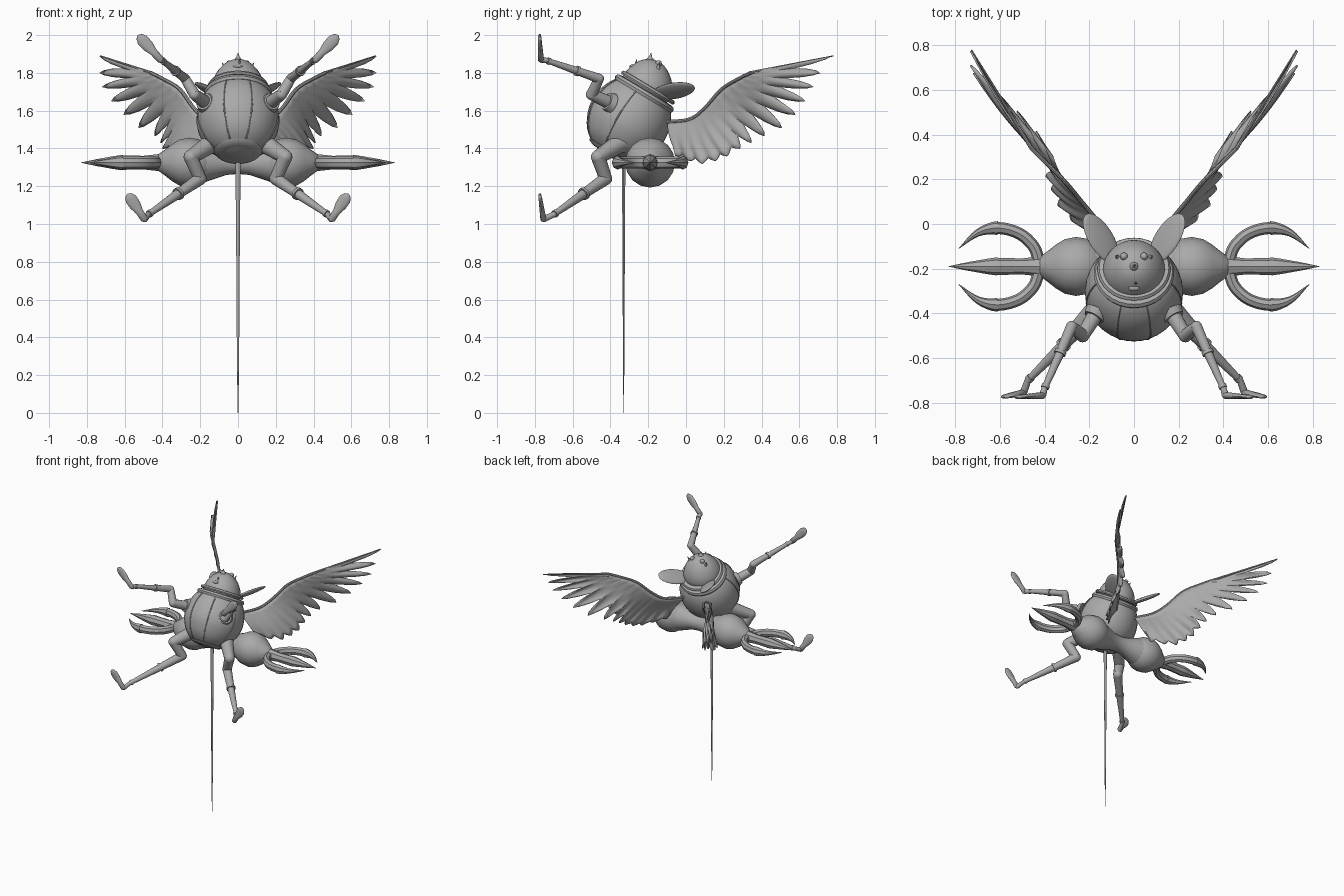
import bpy, bmesh, math
from mathutils import Vector as V, Matrix

if "Cube" in bpy.data.objects:
    bpy.data.objects.remove(bpy.data.objects["Cube"])

grey = bpy.data.materials.new("stone grey")
grey.diffuse_color = (0.4, 0.4, 0.4, 1)
grey.use_nodes = True
grey.node_tree.nodes["Principled BSDF"].inputs["Base Color"].default_value = grey.diffuse_color


def finish(name, bm, mirror=False, angle=40, thick=0):
    """Turn a bmesh into a smooth shaded object, optionally mirrored in x."""
    bmesh.ops.recalc_face_normals(bm, faces=bm.faces)
    me = bpy.data.meshes.new(name)
    bm.to_mesh(me)
    bm.free()
    me.materials.append(grey)
    ob = bpy.data.objects.new(name, me)
    bpy.context.collection.objects.link(ob)
    bpy.ops.object.select_all(action='DESELECT')
    ob.select_set(True)
    bpy.context.view_layer.objects.active = ob
    bpy.ops.object.shade_smooth_by_angle(angle=math.radians(angle))
    if thick:
        ob.modifiers.new("thickness", 'SOLIDIFY').thickness = thick
    if mirror:
        ob.modifiers.new("mirror", 'MIRROR').use_mirror_merge = False
    return ob


def seg(bm, a, b, ra, rb, sides=14):
    """Tapered cylinder between two points."""
    a, b = V(a), V(b)
    m = Matrix.Translation((a + b) / 2) @ (b - a).to_track_quat('Z', 'Y').to_matrix().to_4x4()
    bmesh.ops.create_cone(bm, cap_ends=True, segments=sides, radius1=ra, radius2=rb,
                          depth=(b - a).length, matrix=m)


def ball(bm, c, r, sides=16, scale=(1, 1, 1), rot=Matrix()):
    m = Matrix.Translation(c) @ rot.to_4x4() @ Matrix.Diagonal((*scale, 1))
    bmesh.ops.create_uvsphere(bm, u_segments=sides, v_segments=sides // 2 + 2, radius=r, matrix=m)


def skin(bm, rings):
    """Join rings of points with quads and cap both ends."""
    rings = [[bm.verts.new(p) for p in r] for r in rings]
    n = len(rings[0])
    for r, s in zip(rings, rings[1:]):
        for i in range(n):
            bm.faces.new((r[i], r[(i + 1) % n], s[(i + 1) % n], s[i]))
    bm.faces.new(rings[0])
    bm.faces.new(rings[-1])


def lathe(bm, profile, m, sides=32):
    """Profile of (radius, height) turned about the z axis of matrix m."""
    skin(bm, [[m @ V((max(r, .001) * math.cos(t), max(r, .001) * math.sin(t), h))
               for t in (math.tau * i / sides for i in range(sides))] for r, h in profile])


def smooth(pts, steps=5):
    """Catmull-Rom curve through points of any dimension."""
    pts = [V(p) for p in pts]
    p = [pts[0] * 2 - pts[1]] + pts + [pts[-1] * 2 - pts[-2]]
    out = []
    for a, b, c, d in zip(p, p[1:], p[2:], p[3:]):
        for k in range(steps):
            t = k / steps
            out.append(.5 * (2 * b + (c - a) * t + (2 * a - 5 * b + 4 * c - d) * t * t
                             + (3 * b - a - 3 * c + d) * t ** 3))
    return out + [pts[-1]]


# Egg shaped torso leaning back
tilt = Matrix.Translation((0, -.305, 1.55)) @ Matrix.Rotation(math.radians(-31), 4, 'X')
torso = smooth([(0, -.222), (.09, -.205), (.165, -.15), (.208, -.07), (.22, 0), (.208, .08),
                (.18, .14), (.15, .172)], 3)
bm = bmesh.new()
lathe(bm, torso, tilt)
finish("torso", bm)

# Collar bands and waist band
bm = bmesh.new()
lathe(bm, [(.14, .15), (.174, .15), (.18, .165), (.172, .18), (.14, .185)], tilt)
lathe(bm, [(.13, .19), (.158, .19), (.164, .2), (.156, .212), (.13, .215)], tilt)
finish("collar", bm)
bm = bmesh.new()
lathe(bm, [(.09, -.21), (.118, -.2), (.128, -.19), (.1, -.18)], tilt)
finish("waist_band", bm)

# Raised seams down the front and sides of the torso
bm = bmesh.new()
for ang in (-70, -15):
    t = math.radians(ang)
    path = [tilt @ V((r * math.cos(t), r * math.sin(t), h)) for r, h in torso[4:]]
    for a, b in zip(path, path[1:]):
        seg(bm, a, b, .004, .004, 6)
finish("seam", bm, True)

# Head with the face turned upward
face = Matrix.Translation((0, -.205, 1.74)) @ Matrix.Rotation(math.radians(-15), 4, 'X')
bm = bmesh.new()
lathe(bm, smooth([(.1, -.1), (.135, -.05), (.138, 0), (.117, .055), (.082, .1), (.045, .125),
                  (0, .135)], 3), face)
finish("head", bm)
bm = bmesh.new()
ball(bm, (0, -.19, 1.865), .02)
seg(bm, (0, -.19, 1.87), (0, -.185, 1.905), .015, .001)
finish("nose", bm)
bm = bmesh.new()
ball(bm, (.045, -.145, 1.85), .017)
seg(bm, (.07, -.15, 1.82), (.083, -.14, 1.855), .013, .001)
finish("eye", bm, True)
bm = bmesh.new()
ball(bm, (0, -.285, 1.835), .026, scale=(1, .6, .35))
seg(bm, (.008, -.265, 1.84), (.008, -.262, 1.87), .009, .002, 8)
finish("mouth", bm)

# Leaf shaped ears swept backward
d = V((.13, .2, .05)).normalized()
nrm = V((-.55, .1, .75))
nrm = (nrm - d * nrm.dot(d)).normalized()
frame = Matrix((d, nrm.cross(d), nrm)).transposed()
bm = bmesh.new()
ball(bm, (.148, -.065, 1.705), 1, 20, (.13, .066, .016), frame)
finish("ear", bm, True)


def limb(name, joints, radii, tip, paddle):
    """Bent limb with joint balls, cuffs and a paddle shaped end."""
    bm = bmesh.new()
    j = [V(p) for p in joints]
    for a, b, ra, rb in zip(j, j[1:], radii, radii[1:]):
        seg(bm, a, b, ra, rb)
    for p, r in zip(j, radii):
        ball(bm, p, r)
    for f in (.42, .97):  # cuffs on the lower part
        p, ax = j[2].lerp(j[3], f), (j[3] - j[2]).normalized()
        r = (radii[2] + (radii[3] - radii[2]) * f) * 1.3
        seg(bm, p - ax * .008, p + ax * .008, r, r)
    ax = (j[1] - j[0]).normalized()
    seg(bm, j[0] - ax * .02, j[0] + ax * .012, .056, .046, 20)
    # paddle: flat oval loft widening toward the tip
    a, b = V(paddle), V(tip)
    u = (b - a).normalized()
    w = u.cross(V((0, 1, 0))).normalized()
    n = u.cross(w)
    prof = [(-.08, .008), (0, .02), (.3, .02), (.55, .031), (.8, .032), (.94, .02), (1, .004)]
    skin(bm, [[a.lerp(b, t) + w * r * math.cos(k * math.tau / 12)
               + n * (.016 - .008 * t) * min(1, r / .02) * math.sin(k * math.tau / 12)
               for k in range(12)] for t, r in prof])
    seg(bm, j[3], a, radii[3], .017)
    finish(name, bm, True)


limb("arm", [(.175, -.41, 1.645), (.23, -.5, 1.685), (.28, -.46, 1.77), (.4, -.735, 1.865)],
     [.036, .03, .026, .014], (.53, -.775, 2.0), (.41, -.768, 1.87))
limb("leg", [(.15, -.36, 1.42), (.25, -.465, 1.355), (.2, -.425, 1.24), (.475, -.7, 1.05)],
     [.05, .038, .034, .015], (.585, -.775, 1.16), (.495, -.755, 1.025))

# Long thin tail hanging straight down
bm = bmesh.new()
tail = Matrix.Translation((0, -.33, 0))
lathe(bm, [(.002, 0), (.006, .3), (.009, .8), (.013, 1.25), (.014, 1.36)],
      tail @ Matrix.Diagonal((1, .7, 1, 1)), 10)
finish("tail", bm)

# Double ended sceptre: waisted grip, two bulbs
along = Matrix.Translation((0, -.19, 1.325)) @ Matrix.Rotation(math.pi / 2, 4, 'Y')
bm = bmesh.new()
lathe(bm, [(.105, -.18), (.085, -.12), (.065, -.06), (.06, 0), (.065, .06), (.085, .12),
           (.105, .18)], along, 24)
finish("grip", bm)
bm = bmesh.new()
lathe(bm, [(.06, .13), (.1, .165), (.124, .21), (.132, .26), (.122, .31), (.098, .35),
           (.07, .385), (.045, .42), (.03, .43)], along, 16)
finish("bulb", bm, True)

# Central spike
bm = bmesh.new()
lathe(bm, [(.03, .4), (.045, .42), (.036, .5), (.038, .6), (.04, .62), (.034, .66), (.018, .75),
           (0, .83)], along, 8)
finish("spike", bm, True, 30)

# Curved side prongs, each with a raised pointed cap
bm = bmesh.new()
for s in (-1, 1):
    pts = smooth([(.425, .02, 0), (.45, .09, 0), (.515, .148, 0), (.61, .172, 0), (.7, .15, 0),
                  (.785, .08, 0)], 4)
    rings = []
    for i, p in enumerate(pts):
        tan = (pts[min(i + 1, len(pts) - 1)] - pts[max(i - 1, 0)]).normalized()
        side = V((-tan.y, tan.x, 0))
        widths = [.027 if i < 12 else .031 * (1 - (i - 12) / 8) + .001]
        if i == 12:
            widths = [.027, .031]
        for w in widths:
            ring = []
            for k in range(8):
                t = math.tau * k / 8
                q = p + side * w * math.cos(t) + V((0, 0, w * 1.2 * math.sin(t)))
                ring.append((q.x, -.19 + s * q.y, 1.325 + q.z))
            rings.append(ring)
    skin(bm, rings)
finish("side_prong", bm, True, 30)

# Feathered wings: a curved sheet whose trailing edge is cut into feathers
lead = smooth([(.46, .34, 1.80), (.40, .28, 1.77), (.31, .19, 1.715), (.235, .1, 1.615),
               (.17, .02, 1.555), (.09, -.1, 1.54)], 6)
tips = [V(p) for p in [
    (.728, .78, 1.89), (.728, .715, 1.80), (.715, .68, 1.725), (.665, .635, 1.65),
    (.6, .583, 1.578), (.52, .51, 1.507), (.435, .42, 1.465), (.405, .35, 1.43),
    (.395, .29, 1.40), (.39, .22, 1.36), (.365, .16, 1.335), (.335, .087, 1.32),
    (.275, .02, 1.335), (.2, -.05, 1.36)]]
cols, rows, last = 6, 8, len(tips) - 1
bm = bmesh.new()
grid = []
for c in range(cols * last + cols // 2 + 1):
    u = c / cols
    i = min(int(u), last)
    tip = tips[i].lerp(tips[min(i + 1, last)], u - i)
    k = min(u / (last + .5), 1) * (len(lead) - 1)
    a = min(int(k), len(lead) - 2)
    root = lead[a].lerp(lead[a + 1], k - a)
    off = abs(u - round(u)) * 2              # 0 on the quill, 1 in the notch
    notch = .42 if u < 6 else max(.1, .42 - (u - 6) * .12)
    length = 1 - notch * off ** 1.6
    ridge = V((.007, -.007, 0)) * (1 - off)
    grid.append([bm.verts.new(root.lerp(tip, length * r / rows) + ridge * (r / rows)
                              + V((.02, -.02, 0)) * math.sin(math.pi * r / rows) * .5)
                 for r in range(rows + 1)])
for p, q in zip(grid, grid[1:]):
    for r in range(rows):
        bm.faces.new((p[r], p[r + 1], q[r + 1], q[r]))
finish("wing", bm, True, 60, .008)

# Thick front edge of the wing
bm = bmesh.new()
for a, b in zip(lead, lead[1:]):
    seg(bm, a, b, .01, .01, 8)
seg(bm, lead[0], tips[0], .009, .003, 8)
finish("wing_edge", bm, True)
